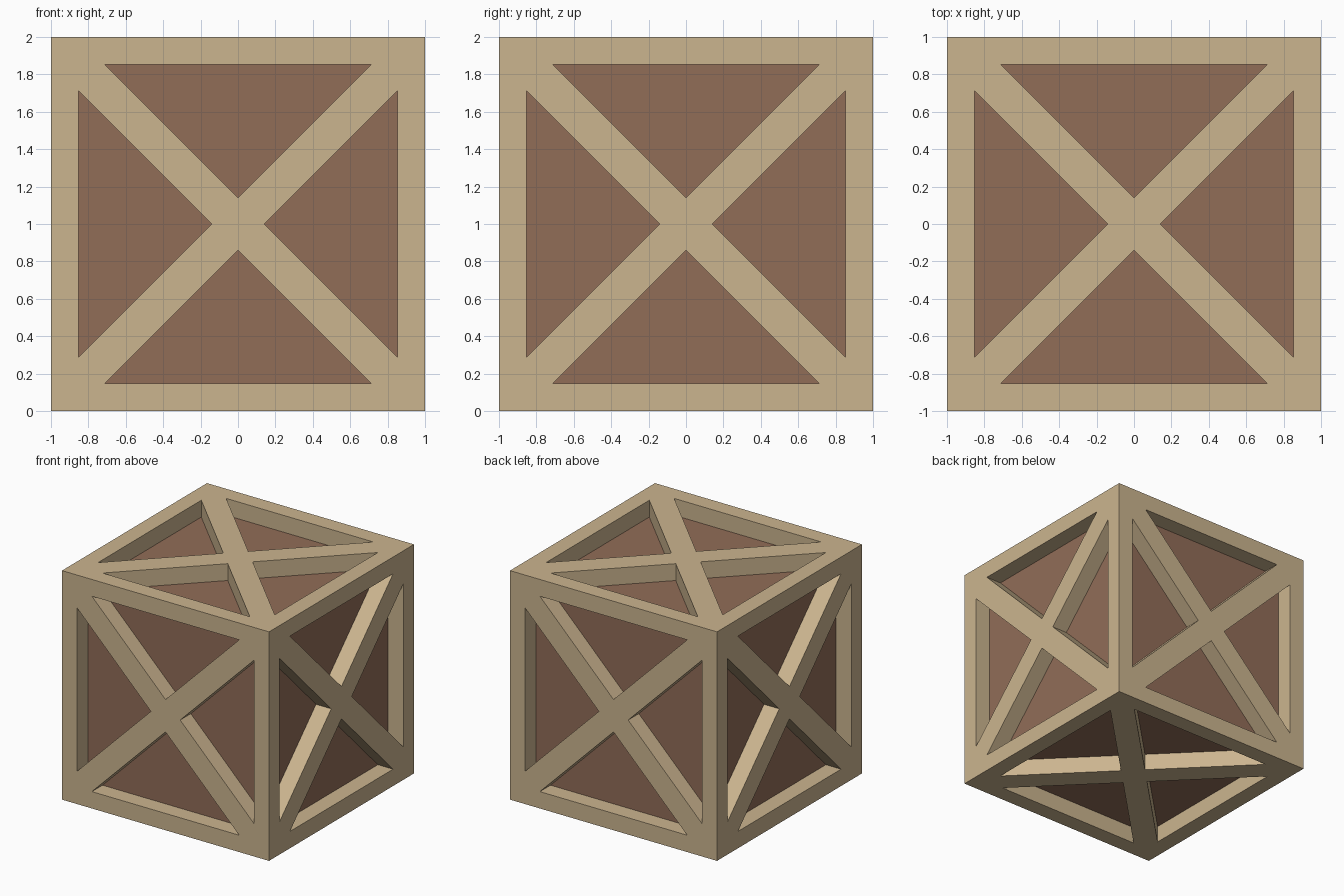
import bpy, bmesh
from mathutils import Matrix, Vector

if "Cube" in bpy.data.objects:
    bpy.data.objects.remove(bpy.data.objects["Cube"], do_unlink=True)

SIZE = 2.0
RAIL = 0.147      # width of the edge rails and depth of the recesses
BRACE = 0.2       # width of the diagonal braces


def material(name, rgb):
    mat = bpy.data.materials.new(name)
    mat.use_nodes = True
    mat.diffuse_color = (*rgb, 1)
    bsdf = next(n for n in mat.node_tree.nodes if n.type == 'BSDF_PRINCIPLED')
    bsdf.inputs["Base Color"].default_value = (*rgb, 1)
    bsdf.inputs["Roughness"].default_value = 0.9
    return mat


def finish(bm, name, mat):
    mesh = bpy.data.meshes.new(name)
    bm.to_mesh(mesh)
    bm.free()
    mesh.materials.append(mat)
    obj = bpy.data.objects.new(name, mesh)
    obj.location.z = SIZE / 2
    bpy.context.collection.objects.link(obj)
    return obj


tan_wood = material("tan wood", (0.60, 0.46, 0.275))
brown_wood = material("brown wood", (0.284, 0.153, 0.097))

# Frame with crossed braces: each side split in four triangles, inset and recessed
bm = bmesh.new()
bmesh.ops.create_cube(bm, size=SIZE)
bmesh.ops.poke(bm, faces=bm.faces[:])
windows = bm.faces[:]
bmesh.ops.inset_individual(bm, faces=windows, thickness=BRACE / 2, use_even_offset=True)

# Widen the rail: scale each window about its apex, the corner nearest the side's centre
gap = BRACE / 2 * 2 ** 0.5
half = SIZE / 2
scale = (half - RAIL - gap) / (half - BRACE / 2 - gap)
for face in windows:
    apex = min(face.verts, key=lambda v: v.co.length)
    centre = apex.co.copy()
    for v in face.verts:
        v.co = centre + (v.co - centre) * scale

# Recess walls, left open where the panels close them
bm.normal_update()
floors = bmesh.ops.extrude_discrete_faces(bm, faces=windows)["faces"]
for face in floors:
    bmesh.ops.translate(bm, verts=face.verts[:], vec=-face.normal.normalized() * RAIL)
bmesh.ops.delete(bm, geom=floors, context='FACES_ONLY')
finish(bm, "crate_frame", tan_wood)

# Plank box behind the frame
bm = bmesh.new()
bmesh.ops.create_cube(bm, size=SIZE - 2 * RAIL)
finish(bm, "crate_panels", brown_wood)
